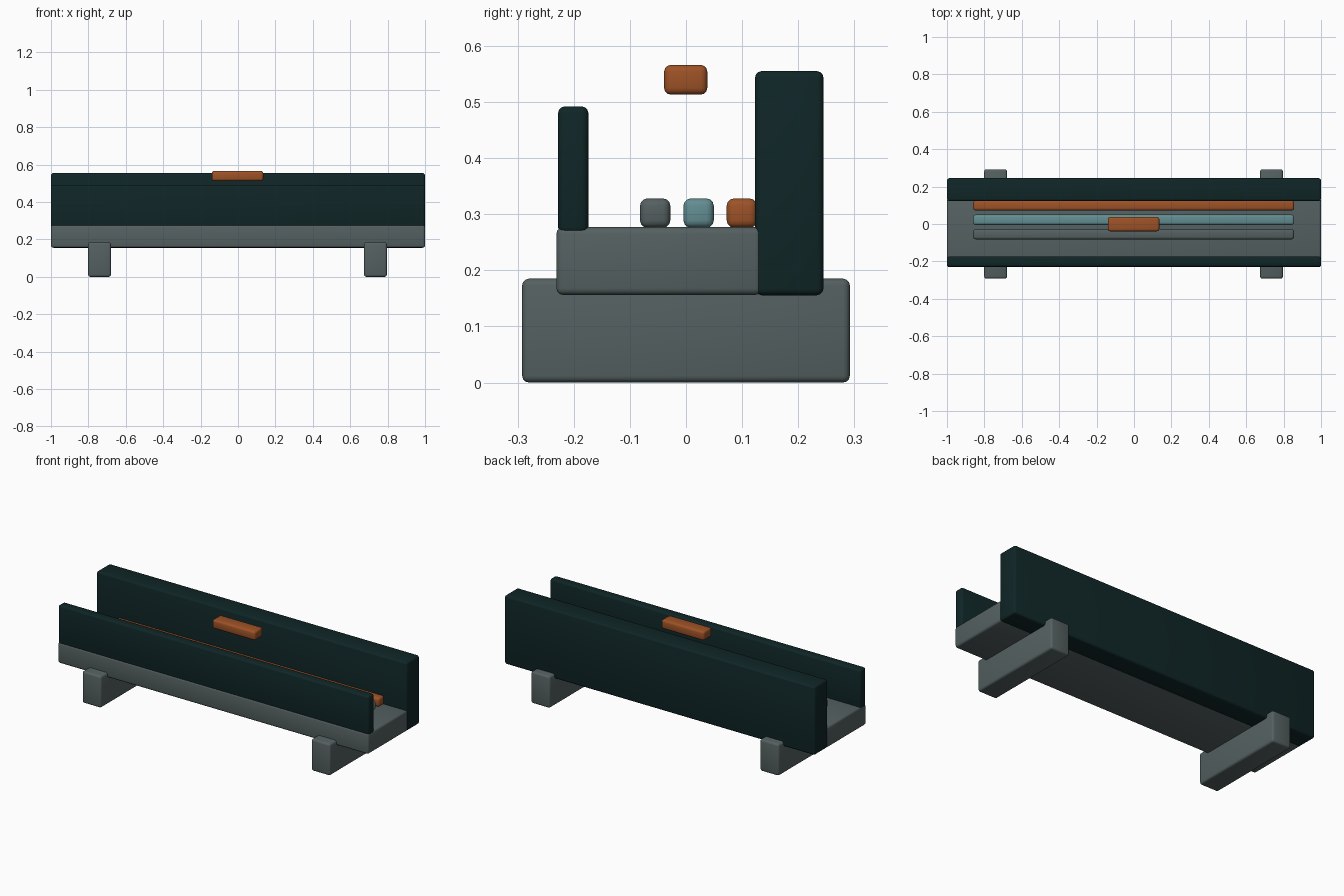
import bpy

if "Cube" in bpy.data.objects:
    bpy.data.objects.remove(bpy.data.objects["Cube"])


def material(name, rgb):
    m = bpy.data.materials.new(name)
    m.diffuse_color = (*rgb, 1)
    m.use_nodes = True
    m.node_tree.nodes["Principled BSDF"].inputs["Base Color"].default_value = m.diffuse_color
    return m


DARK = material("dark teal", (0.005, 0.019, 0.020))
GREY = material("slate grey", (0.090, 0.118, 0.118))
TEAL = material("pale teal", (0.125, 0.270, 0.290))
ORANGE = material("burnt orange", (0.340, 0.085, 0.020))


def box(name, x, y, z, mat, bevel=0.012):
    """Rounded box from (min, max) ranges."""
    bpy.ops.mesh.primitive_cube_add(
        size=1, location=[(a + b) / 2 for a, b in (x, y, z)])
    ob = bpy.context.object
    ob.name = name
    ob.scale = [b - a for a, b in (x, y, z)]
    bpy.ops.object.transform_apply(location=False, rotation=False, scale=True)
    ob.data.materials.append(mat)
    mod = ob.modifiers.new("rounded edges", "BEVEL")
    mod.width = bevel
    mod.segments = 3
    bpy.ops.object.modifier_apply(modifier=mod.name)
    bpy.ops.object.shade_smooth_by_angle()
    return ob


# Cross feet
for side, cx in (("left", -0.74), ("right", 0.735)):
    box(side + "_foot", (cx - 0.061, cx + 0.061), (-0.292, 0.292), (0, 0.185), GREY)

# Base tray with tall back wall and thin front wall
box("base_tray", (-1, 1), (-0.231, 0.135), (0.156, 0.277), GREY)
box("back_wall", (-0.9995, 0.9995), (0.123, 0.245), (0.1555, 0.555), DARK)
box("front_wall", (-1, 1), (-0.228, -0.174), (0.265, 0.492), DARK)

# Three long rods lying in the tray
for name, cy, mat in (("grey_rod", -0.055, GREY), ("teal_rod", 0.0225, TEAL),
                      ("orange_rod", 0.0995, ORANGE)):
    box(name, (-0.86, 0.856), (cy - 0.027, cy + 0.027), (0.276, 0.328), mat, 0.013)

# Floating grip block
box("grip_block", (-0.14, 0.135), (-0.039, 0.038), (0.513, 0.566), ORANGE)
